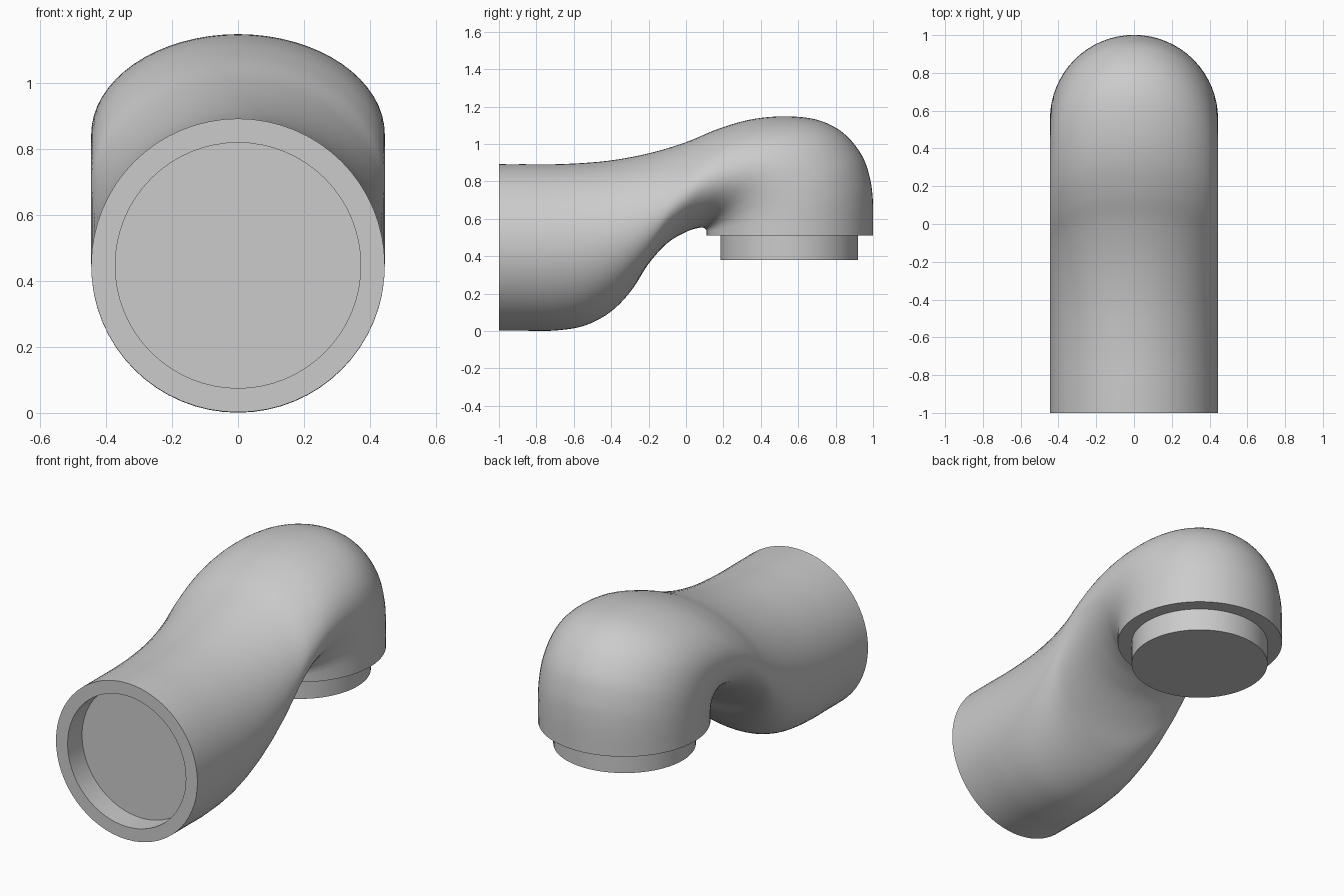
import bpy, bmesh, math
from mathutils import Vector

default = bpy.data.objects.get("Cube")
if default:
    bpy.data.objects.remove(default)

SIDES = 64
STEPS = 5
OUTER = 0.445
INNER = 0.372
OUTLET_Y = 0.555

grey = bpy.data.materials.new("light grey")
grey.use_nodes = True
grey.diffuse_color = (0.6, 0.6, 0.6, 1)
grey.node_tree.nodes["Principled BSDF"].inputs["Base Color"].default_value = grey.diffuse_color


def finish(obj):
    obj.data.materials.append(grey)
    bpy.ops.object.select_all(action="DESELECT")
    obj.select_set(True)
    bpy.context.view_layer.objects.active = obj
    bpy.ops.object.shade_smooth_by_angle(angle=math.radians(40))


def spline(a, b, c, d, t):
    """Smooth point between b and c."""
    return 0.5 * (2 * b + (c - a) * t + (2 * a - 5 * b + 4 * c - d) * t ** 2
                  + (3 * b - a - 3 * c + d) * t ** 3)


def add_ring(bm, section, half_width):
    """Elliptical ring spanning the outer and inner profile points."""
    top = Vector((0, section[0], section[1]))
    low = Vector((0, section[2], section[3]))
    middle, reach = (top + low) / 2, (top - low) / 2
    verts = []
    for i in range(SIDES):
        angle = math.tau * i / SIDES
        side = Vector((half_width * math.sin(angle), 0, 0))
        verts.append(bm.verts.new(middle + reach * math.cos(angle) + side))
    return verts


# Cross-sections: outer bend y, z and inner bend y, z
sections = [Vector(s) for s in (
    (-1, .892, -1, .002),
    (-.87, .892, -.87, .002),
    (-.66, .893, -.7, .003),
    (-.42, .91, -.54, .03),
    (-.2, .95, -.4, .105),
    (0, 1.01, -.29, .22),
    (.17, 1.08, -.2, .36),
    (.34, 1.13, -.1, .47),
    (.52, 1.148, 0, .53),
    (.7, 1.13, .06, .55),
    (.84, 1.06, .09, .553),
    (.94, .94, .105, .545),
    (.985, .81, .11, .535),
    (1, .68, .11, .525),
    (1, .51, .11, .51),
)]

# Pipe body with a recessed socket at the front
bm = bmesh.new()
mid = (sections[0][1] + sections[0][3]) / 2
rings = [add_ring(bm, (y, mid + INNER, y, mid - INNER), INNER) for y in (-0.87, -1)]
last = len(sections) - 1
for i in range(last):
    a, b = sections[max(i - 1, 0)], sections[i]
    c, d = sections[i + 1], sections[min(i + 2, last)]
    for step in range(STEPS):
        rings.append(add_ring(bm, spline(a, b, c, d, step / STEPS), OUTER))
rings.append(add_ring(bm, sections[last], OUTER))
for first, second in zip(rings, rings[1:]):
    for i in range(SIDES):
        j = (i + 1) % SIDES
        bm.faces.new((first[i], first[j], second[j], second[i]))
bm.faces.new(rings[0])
bm.faces.new(rings[-1])
bmesh.ops.recalc_face_normals(bm, faces=bm.faces)
mesh = bpy.data.meshes.new("pipe_body")
bm.to_mesh(mesh)
bm.free()
body = bpy.data.objects.new("pipe_body", mesh)
bpy.context.collection.objects.link(body)
finish(body)

# Narrow spigot below the outlet
bpy.ops.mesh.primitive_cylinder_add(vertices=SIDES, radius=INNER - 0.004, depth=0.14,
                                    location=(0, OUTLET_Y - 0.003, 0.45))
spigot = bpy.context.object
spigot.name = "outlet_spigot"
finish(spigot)
